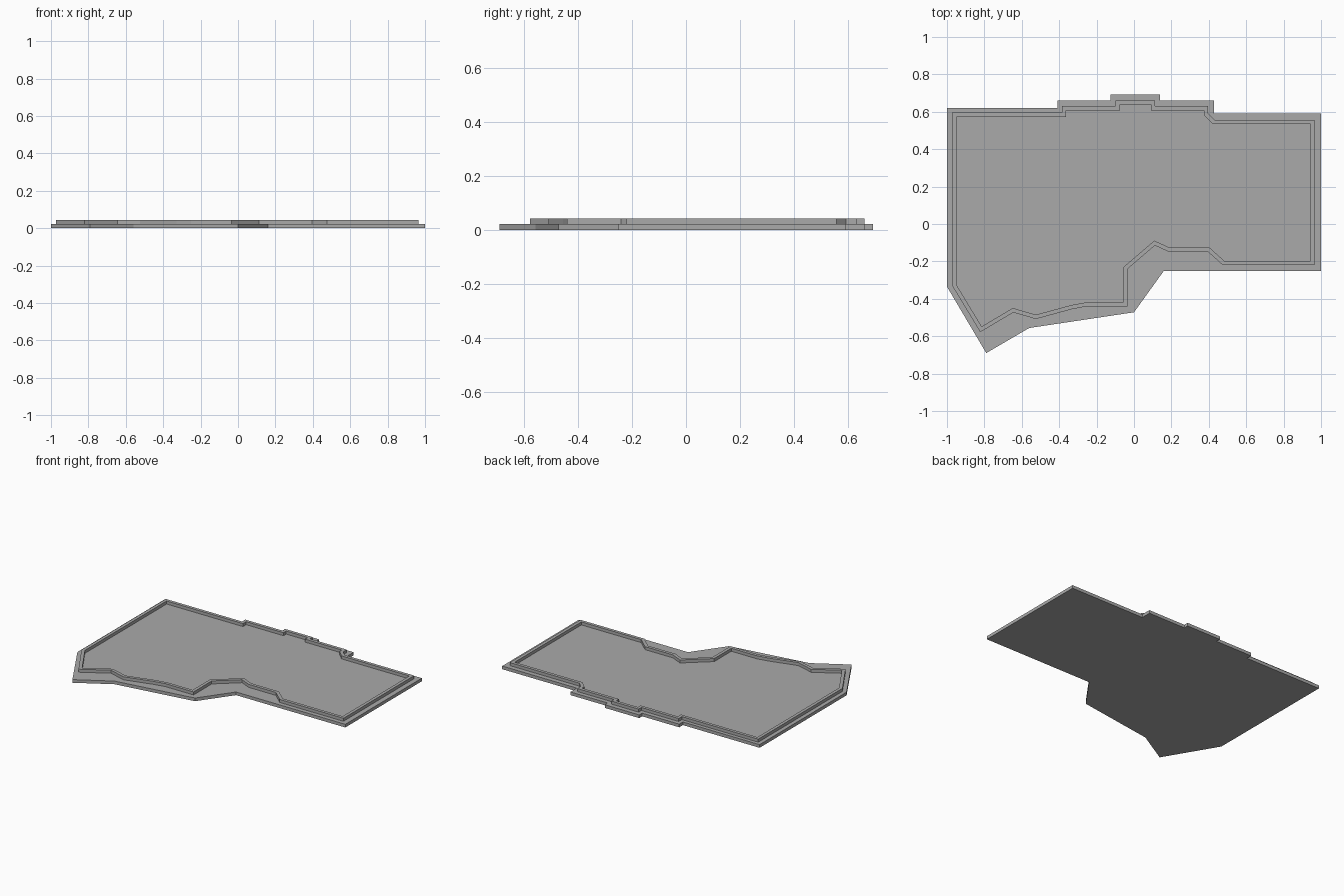
import bpy, bmesh
from mathutils import Vector

old = bpy.data.objects.get("Cube")
if old:
    bpy.data.objects.remove(old, do_unlink=True)

grey = bpy.data.materials.new("plain grey")
grey.use_nodes = True
COLOUR = (0.4, 0.4, 0.4, 1)
grey.diffuse_color = COLOUR
grey.node_tree.nodes["Principled BSDF"].inputs["Base Color"].default_value = COLOUR


def inset(points, width):
    """Move a clockwise outline inwards with mitred corners."""
    pts = [Vector(p) for p in points]
    result = []
    for i, p in enumerate(pts):
        a = (p - pts[i - 1]).normalized()
        b = (pts[(i + 1) % len(pts)] - p).normalized()
        na, nb = Vector((a.y, -a.x)), Vector((b.y, -b.x))
        result.append(p + (na + nb) * width / (1 + na.dot(nb)))
    return result


def finish(name, bm):
    bmesh.ops.recalc_face_normals(bm, faces=bm.faces)
    mesh = bpy.data.meshes.new(name)
    bm.to_mesh(mesh)
    bm.free()
    mesh.materials.append(grey)
    obj = bpy.data.objects.new(name, mesh)
    bpy.context.collection.objects.link(obj)


def slab(name, outline, z0, z1):
    bm = bmesh.new()
    face = bm.faces.new([bm.verts.new((x, y, z0)) for x, y in outline])
    top = bmesh.ops.extrude_face_region(bm, geom=[face], use_keep_orig=True)["geom"]
    moved = [v for v in top if isinstance(v, bmesh.types.BMVert)]
    bmesh.ops.translate(bm, verts=moved, vec=(0, 0, z1 - z0))
    finish(name, bm)


def rim(name, outline, width, z0, z1):
    bm = bmesh.new()
    inner = inset(outline, width)
    loops = [[bm.verts.new((p[0], p[1], z)) for p in line]
             for line, z in ((outline, z0), (outline, z1), (inner, z1), (inner, z0))]
    n = len(outline)
    for k in range(4):
        a, b = loops[k], loops[(k + 1) % 4]
        for i in range(n):
            j = (i + 1) % n
            bm.faces.new((a[i], a[j], b[j], b[i]))
    finish(name, bm)


# Floor plate
plate = [(-1, .62), (-.41, .62), (-.41, .66), (-.125, .66), (-.125, .692),
         (.14, .692), (.14, .66), (.427, .66), (.427, .59), (1, .59),
         (1, -.25), (.16, -.25), (0, -.472), (-.56, -.556), (-.79, -.69), (-1, -.335)]
slab("floor_plate", plate, 0, .022)

# Raised wall around the floor
wall = [(-.972, .595), (-.385, .595), (-.385, .63), (-.098, .63), (-.098, .66),
        (.112, .66), (.112, .63), (.395, .63), (.395, .592), (.43, .557),
        (.965, .557), (.965, -.22), (.475, -.22), (.395, -.148), (.185, -.148),
        (.112, -.115), (-.034, -.24), (-.034, -.44), (-.25, -.44), (-.33, -.455),
        (-.525, -.508), (-.645, -.473), (-.822, -.578), (-.972, -.33)]
rim("perimeter_wall", wall, .022, .022, .043)
